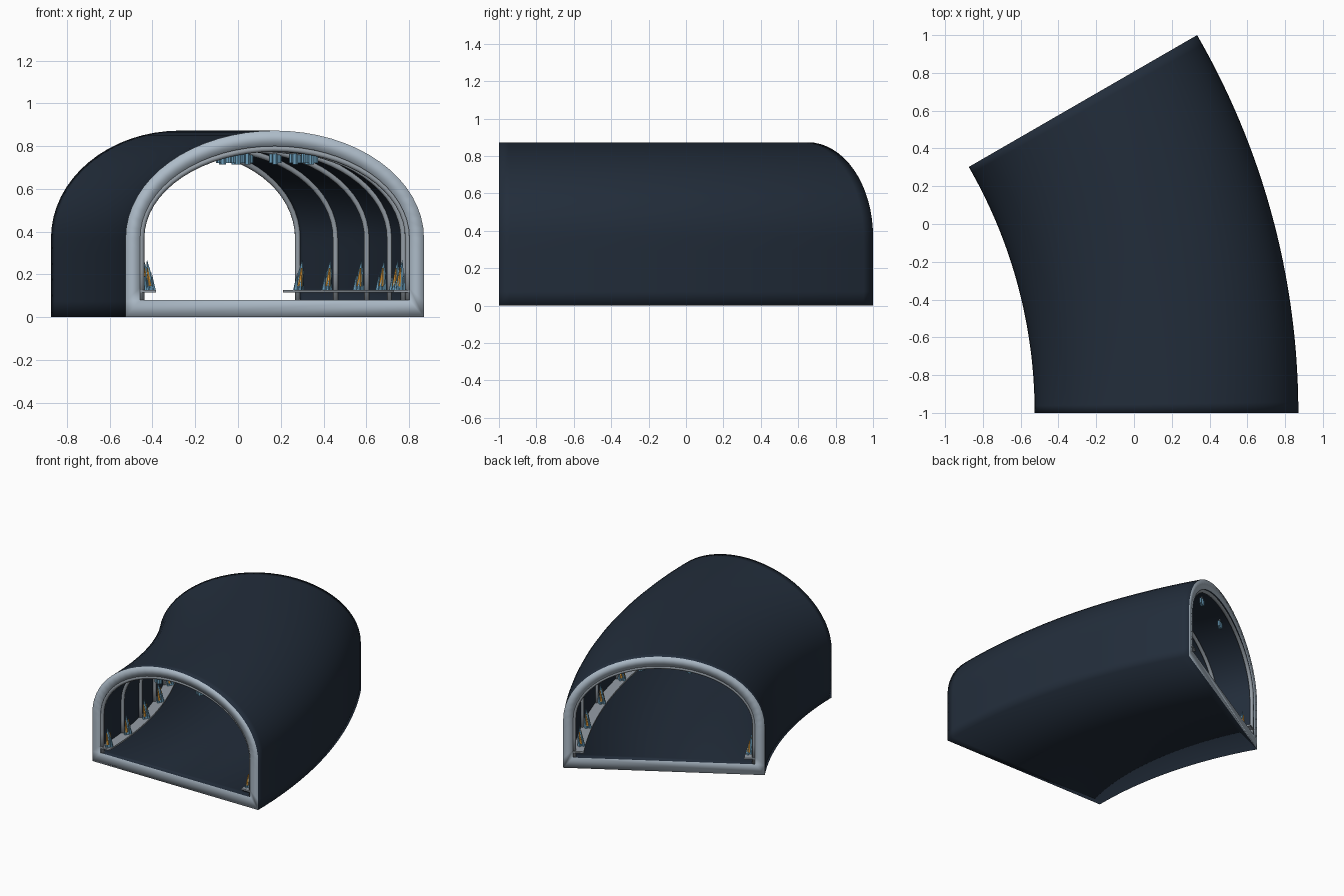
import bpy, bmesh, math
from mathutils import Matrix, Vector

cube = bpy.data.objects.get("Cube")
if cube:
    bpy.data.objects.remove(cube)

CX, MID, SWEEP = -3.13, 3.302, 30   # bend centre, centreline radius, bend angle


def material(name, rgb):
    m = bpy.data.materials.new(name)
    m.use_nodes = True
    m.diffuse_color = (*rgb, 1)
    m.node_tree.nodes["Principled BSDF"].inputs["Base Color"].default_value = (*rgb, 1)
    return m


NAVY = material("dark navy", (0.016, 0.026, 0.043))
PALE = material("pale steel", (0.42, 0.50, 0.58))
GREY = material("rib grey", (0.30, 0.34, 0.38))
BLUE = material("lamp blue", (0.14, 0.33, 0.48))
ORANGE = material("glow orange", (0.75, 0.33, 0.04))


def place(deg, offset, z):
    """Point on the bend: angle along it, distance from the centreline, height."""
    a = math.radians(deg)
    r = MID + offset
    return Vector((CX + r * math.cos(a), -1 + r * math.sin(a), z))


def finish(name, bm, mats, smooth=False):
    bmesh.ops.recalc_face_normals(bm, faces=bm.faces)
    for f in bm.faces:
        f.smooth = smooth
    me = bpy.data.meshes.new(name)
    bm.to_mesh(me)
    bm.free()
    for m in mats:
        me.materials.append(m)
    ob = bpy.data.objects.new(name, me)
    bpy.context.collection.objects.link(ob)
    return ob


def arch(half, base, spring, rise, walls=5, steps=32):
    """Arch outline from the right foot over the top to the left foot."""
    wall = [base + (spring - base) * i / walls for i in range(walls)]
    right = [(half, z) for z in wall]
    top = [(half * math.cos(math.pi * i / steps),
            spring + rise * math.sin(math.pi * i / steps)) for i in range(steps + 1)]
    left = [(-half, z) for z in reversed(wall)]
    return right + top + left


# Tunnel shell: swept outer and inner arches joined by pale end faces
def build_shell(segments=36):
    bm = bmesh.new()
    outlines = [arch(0.698, 0, 0.37, 0.503), arch(0.63, 0.08, 0.37, 0.43)]
    n = len(outlines[0])
    loops = [[[bm.verts.new(place(SWEEP * s / segments, *p)) for p in line]
              for s in range(segments + 1)] for line in outlines]
    for rings in loops:
        for a, b in zip(rings, rings[1:]):
            for i in range(n):
                j = (i + 1) % n
                bm.faces.new((a[i], a[j], b[j], b[i]))
    for end in (0, segments):
        outer, inner = loops[0][end], loops[1][end]
        for i in range(n):
            j = (i + 1) % n
            bm.faces.new((outer[i], outer[j], inner[j], inner[i])).material_index = 1
    finish("tunnel_shell", bm, [NAVY, PALE], True)


build_shell()


# Ribs: thin round hoops following the inner arch
def build_rib(index, deg, radius=0.014, sides=8):
    bm = bmesh.new()
    path = arch(0.624, 0.08, 0.37, 0.418, 2)
    tangent = place(deg + 90, -MID, 0) - place(deg, -MID, 0)
    a = math.radians(deg)
    along = Vector((-math.sin(a), math.cos(a), 0))
    rings = []
    for k, p in enumerate(path):
        q0, q1 = path[max(k - 1, 0)], path[min(k + 1, len(path) - 1)]
        direction = (place(deg, *q1) - place(deg, *q0)).normalized()
        across = direction.cross(along)
        centre = place(deg, *p)
        ring = []
        for s in range(sides):
            t = 2 * math.pi * s / sides
            ring.append(bm.verts.new(centre + radius * (math.cos(t) * along + math.sin(t) * across)))
        rings.append(ring)
    for r0, r1 in zip(rings, rings[1:]):
        for s in range(sides):
            t = (s + 1) % sides
            bm.faces.new((r0[s], r0[t], r1[t], r1[s]))
    bm.faces.new(rings[0])
    bm.faces.new(rings[-1])
    finish(f"rib_{index}", bm, [GREY], True)


for i, deg in enumerate((0.3, 6, 12, 18, 24, 29.7)):
    build_rib(i + 1, deg)


# Shelves: narrow ledges along both walls
def build_shelf(name, side, segments=30):
    bm = bmesh.new()
    section = [(side * 0.555, 0.115), (side * 0.635, 0.115),
               (side * 0.635, 0.127), (side * 0.555, 0.127)]
    rings = [[bm.verts.new(place(SWEEP * s / segments, *p)) for p in section]
             for s in range(segments + 1)]
    for a, b in zip(rings, rings[1:]):
        for i in range(4):
            j = (i + 1) % 4
            bm.faces.new((a[i], a[j], b[j], b[i]))
    bm.faces.new(rings[0])
    bm.faces.new(rings[-1])
    finish(name, bm, [GREY])


def cone(bm, frame, x, y, z, r1, r2, height, mat, lean=0):
    """Six-sided spike or post standing at a local position."""
    m = (frame @ Matrix.Translation((x, y, z)) @ Matrix.Rotation(lean, 4, 'Y')
         @ Matrix.Translation((0, 0, height / 2)))
    made = bmesh.ops.create_cone(bm, cap_ends=True, segments=6, radius1=r1,
                                 radius2=r2, depth=height, matrix=m)
    for f in {f for v in made["verts"] for f in v.link_faces}:
        f.material_index = mat


def local_frame(deg, offset, z):
    return Matrix.Translation(place(deg, offset, z)) @ Matrix.Rotation(math.radians(deg), 4, 'Z')


# Wall lamps: clusters of blue spikes with orange cores
def build_wall_lamp(name, deg, side):
    bm = bmesh.new()
    f = local_frame(deg, side * 0.583, 0.125)
    lean = side * 0.1
    cone(bm, f, 0, 0, 0, 0.017, 0.013, 0.08, 0, lean)
    cone(bm, f, side * 0.008, 0, 0.078, 0.015, 0, 0.067, 0, lean)
    for k in (-1, 1):
        cone(bm, f, k * 0.016, 0.008, 0, 0.012, 0, 0.085, 0, lean)
        cone(bm, f, k * 0.004, k * 0.014, 0.02, 0.012, 0.003, 0.085, 1, lean)
        cone(bm, f, k * 0.008, k * 0.02, 0, 0.01, 0, 0.06, 0, lean)
    finish(name, bm, [BLUE, ORANGE])


# Ceiling lamps: short blue canisters on a grey stem
def build_ceiling_lamp(name, deg, side):
    bm = bmesh.new()
    f = local_frame(deg, side * 0.172, 0.715)
    cone(bm, f, 0, 0, 0.03, 0.006, 0.006, 0.05, 1)
    cone(bm, f, 0, 0, 0, 0.014, 0.014, 0.05, 0)
    for k in (-1, 1):
        cone(bm, f, k * 0.02, 0, 0.006, 0.011, 0.011, 0.042, 0)
    finish(name, bm, [BLUE, GREY])


for label, side in (("left", 1), ("right", -1)):
    build_shelf(f"{label}_shelf", side)
    for i, deg in enumerate((0.8, 6, 12, 18, 24, 28.4)):
        build_wall_lamp(f"{label}_wall_lamp_{i + 1}", deg, side)
        build_ceiling_lamp(f"{label}_ceiling_lamp_{i + 1}", deg, side)
